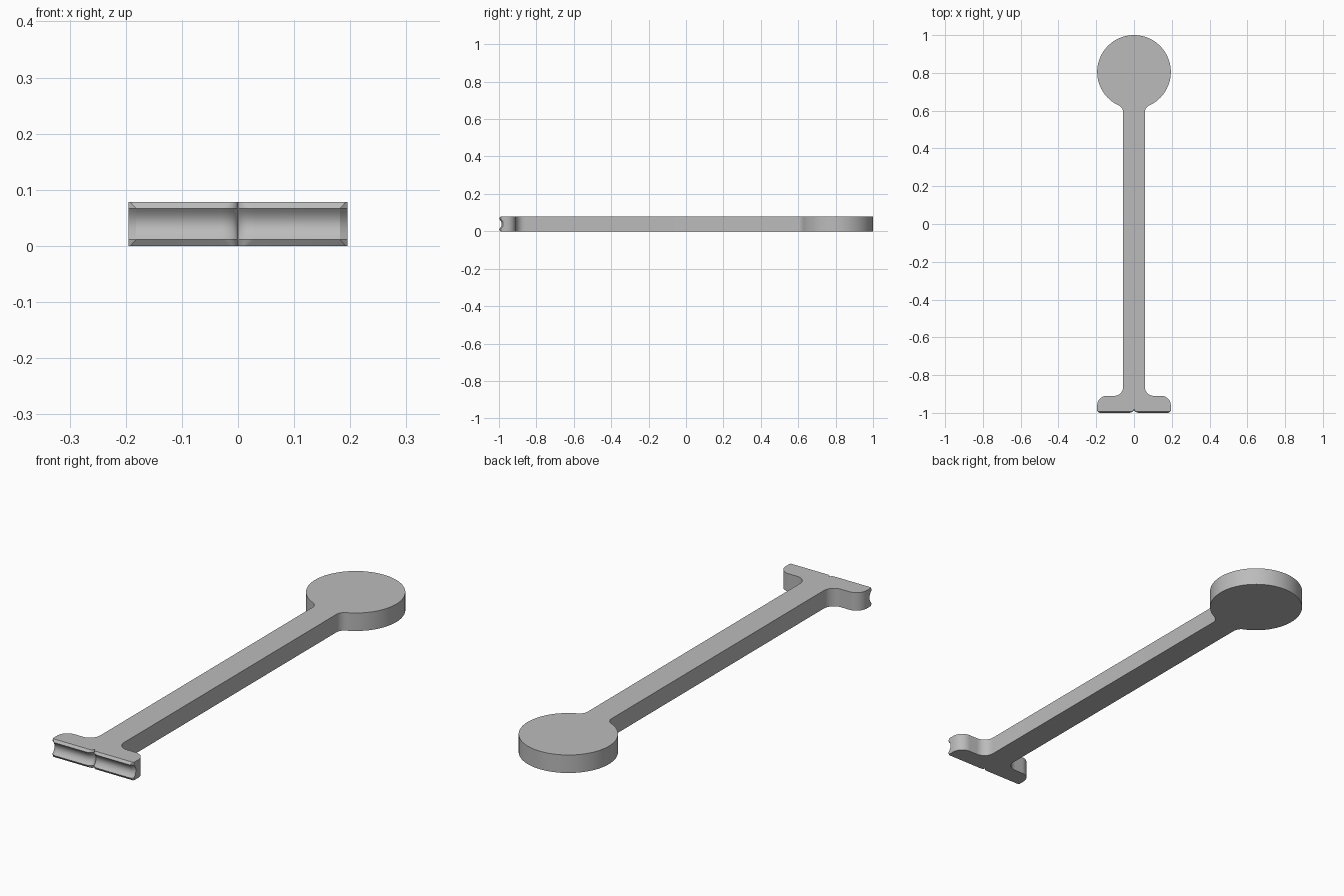
import bpy, bmesh, math

cube = bpy.data.objects.get("Cube")
if cube:
    bpy.data.objects.remove(cube, do_unlink=True)

THICK = 0.078       # plate thickness
SHAFT = 0.057       # half width of the shaft
HEAD_R, HEAD_Y = 0.195, 0.805
FOOT_X, FOOT_Y = 0.195, -0.91
BEVEL = 0.011


def arc(cx, cy, r, start, end, n):
    """Points on an arc, angles in radians."""
    angles = [start + (end - start) * i / n for i in range(n + 1)]
    return [(cx + r * math.cos(a), cy + r * math.sin(a)) for a in angles]


def half_outline(rim, depth):
    """Left half from the front notch to the head tip.
    rim: 1 on the flat faces, 0 on the grooved front; depth: groove depth."""
    front = -1 + 0.008 * rim + depth
    notch = 0.03 - 0.015 * rim
    pts = []
    # rounded notch in the middle of the front edge
    for i in range(9):
        a = math.pi / 2 * i / 8
        pts.append((notch * (1 - math.cos(a)), front + 0.018 * (1 - math.sin(a))))
    # mitred front corner
    pts.append((0.182 + 0.01 * rim, front))
    pts.append((FOOT_X, -0.991 + 0.004 * rim + depth))
    # rounded foot corner and fillet into the shaft
    pts += arc(FOOT_X - 0.05, FOOT_Y - 0.05, 0.05, 0, math.pi / 2, 10)
    pts += arc(SHAFT + 0.048, FOOT_Y + 0.048, 0.048, -math.pi / 2, -math.pi, 10)
    # fillet from the shaft into the round head
    f = 0.04
    drop = math.sqrt((HEAD_R + f) ** 2 - (SHAFT + f) ** 2)
    join = math.atan2(-drop, SHAFT + f)
    pts += arc(SHAFT + f, HEAD_Y - drop, f, math.pi, join + math.pi, 8)
    pts += arc(0, HEAD_Y, HEAD_R, join, math.pi / 2, 36)[1:]
    return pts


# height levels: flat face, bevel edge, groove samples, bevel edge, flat face
levels = [(0, 1, 0)]
for i in range(11):
    t = i / 10
    levels.append((BEVEL + (THICK - 2 * BEVEL) * t, 0, 0.014 * (1 - (2 * t - 1) ** 2)))
levels.append((THICK, 1, 0))

bm = bmesh.new()
rings = []
for z, rim, depth in levels:
    left = half_outline(rim, depth)
    right = [(-x, y) for x, y in reversed(left[1:-1])]
    rings.append([bm.verts.new((x, y, z)) for x, y in left + right])
for low, high in zip(rings, rings[1:]):
    for i in range(len(low)):
        j = (i + 1) % len(low)
        bm.faces.new((low[i], low[j], high[j], high[i]))
bm.faces.new(list(reversed(rings[0])))
bm.faces.new(rings[-1])
bmesh.ops.recalc_face_normals(bm, faces=bm.faces)

mesh = bpy.data.meshes.new("grooved_lever")
bm.to_mesh(mesh)
bm.free()
lever = bpy.data.objects.new("grooved_lever", mesh)
bpy.context.collection.objects.link(lever)

# plain grey finish
grey = bpy.data.materials.new("plain_grey")
grey.use_nodes = True
colour = (0.5, 0.5, 0.5, 1)
grey.diffuse_color = colour
grey.node_tree.nodes["Principled BSDF"].inputs["Base Color"].default_value = colour
mesh.materials.append(grey)

bpy.ops.object.select_all(action="DESELECT")
lever.select_set(True)
bpy.context.view_layer.objects.active = lever
bpy.ops.object.shade_smooth_by_angle(angle=math.radians(25))
